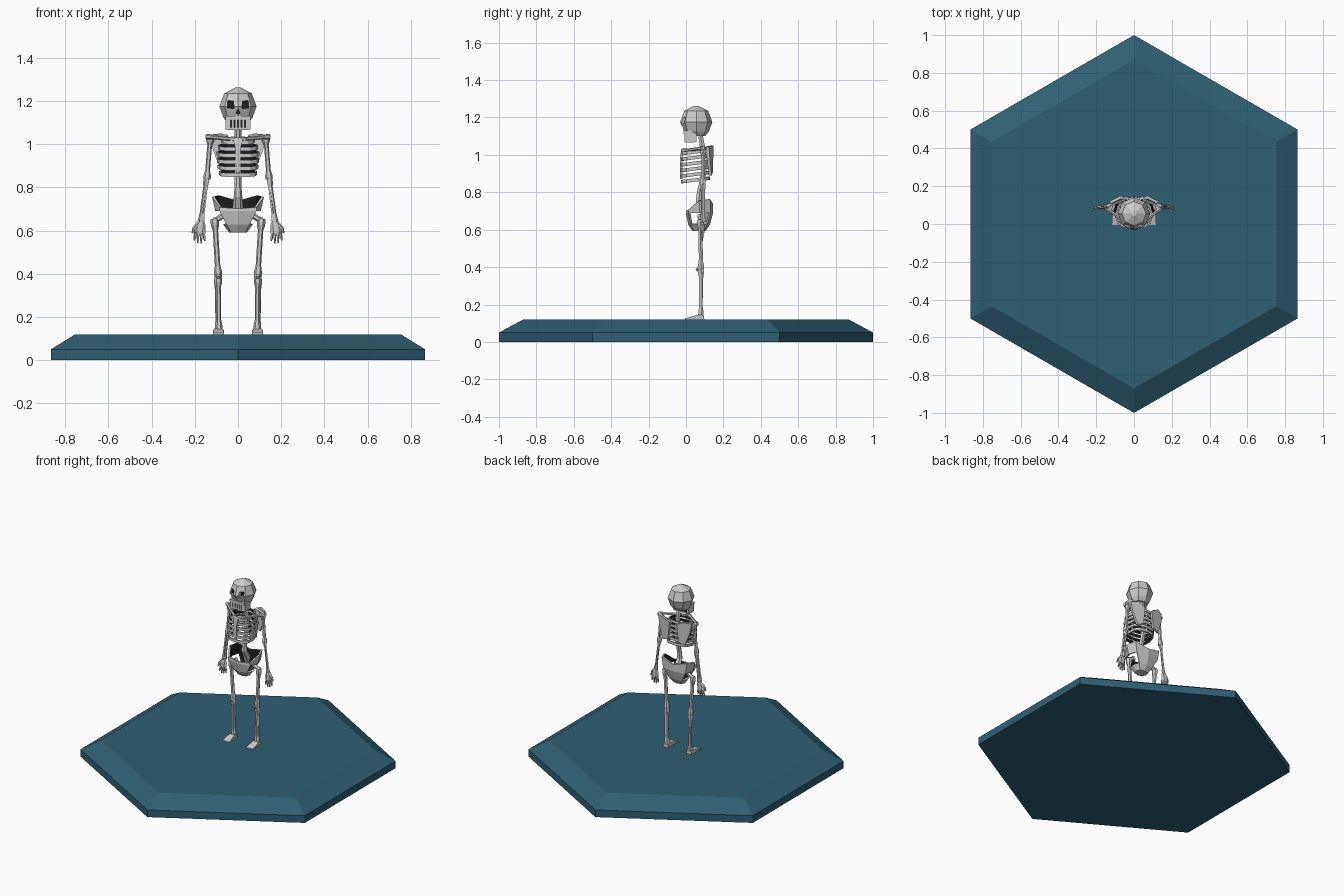
import bpy, bmesh
from math import sin, cos, pi, copysign
from mathutils import Vector

if "Cube" in bpy.data.objects:
    bpy.data.objects.remove(bpy.data.objects["Cube"])


def material(name, color):
    m = bpy.data.materials.new(name)
    m.diffuse_color = (*color, 1)
    m.use_nodes = True
    m.node_tree.nodes["Principled BSDF"].inputs["Base Color"].default_value = m.diffuse_color
    return m


BLUE = material("base_blue", (0.028, 0.115, 0.175))
DARK = material("dark_hollow", (0.012, 0.012, 0.012))


def loft(name, rings, cap=(True, True), mat=None, mirror=False, skip=(), hollow=0):
    """Skin a stack of point rings; skip drops (band, side) faces, hollow gives shell thickness."""
    bm = bmesh.new()
    vs = [[bm.verts.new(p) for p in r] for r in rings]
    n = len(rings[0])
    for k in range(len(vs) - 1):
        for i in range(n):
            if (k, i) not in skip:
                j = (i + 1) % n
                bm.faces.new((vs[k][i], vs[k][j], vs[k + 1][j], vs[k + 1][i]))
    if cap[0]:
        bm.faces.new(vs[0][::-1])
    if cap[1]:
        bm.faces.new(vs[-1])
    if cap[0] and cap[1]:
        bmesh.ops.recalc_face_normals(bm, faces=bm.faces)
    me = bpy.data.meshes.new(name)
    bm.to_mesh(me)
    bm.free()
    ob = bpy.data.objects.new(name, me)
    bpy.context.collection.objects.link(ob)
    if mat:
        me.materials.append(mat)
    if hollow:
        me.materials.append(None)
        me.materials.append(DARK)
        s = ob.modifiers.new("thickness", 'SOLIDIFY')
        s.thickness, s.offset, s.material_offset = hollow, -1, 1
    if mirror:
        ob.modifiers.new("mirror", 'MIRROR')
    return ob


def oval(z, rx, ry, cy=0.0, n=8, power=1.0, tilt=0.0):
    """Horizontal ring, counter-clockwise; power < 1 makes it boxier."""
    pts = []
    for i in range(n):
        c, s = cos(2 * pi * i / n), sin(2 * pi * i / n)
        x = copysign(abs(c) ** power, c) * rx if abs(c) > 1e-6 else 0
        y = copysign(abs(s) ** power, s) * ry if abs(s) > 1e-6 else 0
        pts.append(Vector((x, y + cy, z + tilt * y)))
    return pts


def tube(name, path, n=6, flat=1.0, mirror=True):
    """Limb through (point, radius) stations; flat squashes it along y."""
    d = (Vector(path[-1][0]) - Vector(path[0][0])).normalized()
    u = d.cross(Vector((0, 1, 0))).normalized()
    w = d.cross(u)
    return loft(name, [[Vector(p) + r * (cos(2 * pi * i / n) * u + flat * sin(2 * pi * i / n) * w)
                        for i in range(n)] for p, r in path], mirror=mirror)


def bone(name, a, b, knob, shaft, n=6):
    """Long bone with a swollen knob at each end."""
    a, b = Vector(a), Vector(b)
    prof = [(0, .7), (.05, 1), (.11, .9), (.2, 0), (.8, 0), (.9, .7), (.96, .85), (1, .6)]
    return tube(name, [(a.lerp(b, t), shaft + (knob - shaft) * k) for t, k in prof], n)


def box(name, x, y, z, mat=None, mirror=False):
    return loft(name, [[(x[0], y[0], h), (x[1], y[0], h), (x[1], y[1], h), (x[0], y[1], h)]
                       for h in z], mat=mat, mirror=mirror)


# Hexagonal base with a sloped upper edge
loft("base", [[(r * sin(pi * i / 3), r * cos(pi * i / 3), z) for i in range(6)]
              for z, r in ((0, 1), (.05, 1), (.12, .87))], mat=BLUE)

# Skull with cut sockets and dark liners
skull = loft("skull", [oval(1.10, .052, .042, .06), oval(1.125, .068, .066, .056),
                       oval(1.175, .086, .086, .055), oval(1.235, .064, .064, .055),
                       oval(1.262, .012, .012, .055)])


def socket(name, outline):
    """Cut an x-z outline into the face and set a dark plate at its bottom."""
    def prism(label, y0, y1, mat=None):
        return loft(label, [[(x, y, z) for x, z in outline] for y in (y0, y1)], mat=mat)
    cutter = prism(name + "_cutter", -.1, .03)
    cutter.hide_render = True
    cutter.hide_viewport = True
    cutter.display_type = 'WIRE'
    m = skull.modifiers.new(name, 'BOOLEAN')
    m.operation, m.solver, m.object = 'DIFFERENCE', 'EXACT', cutter
    prism(name, .006, .04, DARK)


for side, s in (("left", 1), ("right", -1)):
    socket(side + "_eye_socket", [(s * .018, 1.165), (s * .05, 1.168),
                                  (s * .047, 1.203), (s * .021, 1.199)])
socket("nose_socket", [(-.01, 1.143), (.01, 1.143), (0, 1.164)])

# Jaw and teeth
box("mouth_hollow", (-.05, .05), (-.001, .05), (1.076, 1.122), DARK)
box("lower_jaw", (-.05, .05), (-.008, .045), (1.066, 1.078))
box("jaw_side", (.047, .058), (-.008, .055), (1.068, 1.13), mirror=True)
box("upper_jaw", (-.055, .055), (-.014, .045), (1.112, 1.13))
for i in range(6):
    x = (i - 2.5) * .0165
    box("tooth", (x - .006, x + .006), (-.009, .005), (1.074, 1.116))

# Spine from pelvis to skull
tube("spine", [((0, .105, .64), .012), ((0, .10, .70), .026), ((0, .07, .755), .02),
               ((0, .072, .80), .016), ((0, .088, .87), .016), ((0, .10, .95), .016),
               ((0, .09, 1.03), .016), ((0, .075, 1.12), .014)], mirror=False)

# Rib cage: stacked thin bands and a breastbone
for i, rx in enumerate((.088, .094, .098, .099, .093, .078)):
    z = .866 + .03 * i
    ry = .078 - .002 * max(0, i - 3)
    loft("rib", [oval(z - .009, rx, ry, .05, 12, .75, .12), oval(z + .009, rx, ry, .05, 12, .75, .12)],
         cap=(False, False), hollow=.008)
loft("breastbone", [[(-w, y, z), (w, y, z), (w, y + .012, z), (-w, y + .012, z)]
                    for z, w, y in ((.87, .008, -.032), (.98, .013, -.032), (1.03, .02, -.025))])

# Shoulder girdle
blade = [(.028, .127, 1.025), (.075, .132, 1.05), (.128, .105, 1.045),
         (.118, .112, .98), (.085, .122, .89), (.04, .127, .905)]
loft("shoulder_blade", [[Vector(p) + Vector((0, d, 0)) for p in blade] for d in (0, .016)], mirror=True)
bone("collarbone", (.012, -.018, 1.022), (.145, .085, 1.035), .013, .009)
bone("shoulder_spine", (.05, .135, 1.03), (.145, .09, 1.035), .014, .011)

# Arms
bone("upper_arm", (.128, .092, 1.035), (.144, .09, .838), .019, .011)
bone("forearm_outer", (.148, .086, .845), (.176, .086, .64), .011, .007, 5)
bone("forearm_inner", (.141, .094, .845), (.165, .094, .64), .011, .007, 5)
tube("palm", [((.17, .09, .645), .014), ((.174, .09, .625), .025), ((.178, .09, .592), .027),
              ((.179, .09, .583), .022)], flat=.42)
for k in range(4):
    x0, x1 = .159 + .0125 * k, .153 + .0165 * k
    tip = (.552, .541, .543, .554)[k]
    tube("finger", [((x0, .09, .595), .0065), (((x0 + x1) / 2, .088, .57), .0065),
                    ((x1, .086, tip), .004)], 5)
tube("thumb", [((.185, .088, .63), .008), ((.204, .085, .61), .008), ((.211, .083, .588), .005)], 5)

# Pelvis: open bowl with side holes for the hips
rim = oval(.75, .12, .072, .072, 8, .6)
for p, z in zip(rim, (.755, .762, .738, .762, .755, .708, .702, .708)):
    p.z = z
rim[5].x, rim[7].x = -.085, .085
loft("pelvis", [oval(.592, .042, .035, .07, 8, .8), oval(.628, .068, .058, .07, 8, .7),
                oval(.69, .105, .073, .072, 8, .6), rim],
     cap=(True, False), skip={(1, 0), (1, 7), (1, 3), (1, 4)}, hollow=.012)

# Legs
bone("hip_neck", (.065, .075, .672), (.108, .077, .645), .017, .013)
bone("thigh_bone", (.108, .077, .655), (.091, .08, .385), .02, .0125)
tube("kneecap", [((.092, .064, .40), .006), ((.092, .062, .388), .012), ((.092, .064, .376), .006)])
bone("shin_bone", (.091, .08, .39), (.088, .08, .135), .018, .011)
bone("calf_bone", (.103, .086, .375), (.099, .084, .14), .008, .005, 5)

# Feet
side = [(.098, .119), (.096, .138), (.07, .146), (.045, .139), (-.004, .126), (-.006, .119)]
loft("foot", [[(.09 + s * (.018 + .008 * (y < .05)), y, z) for y, z in side] for s in (-1, 1)],
     mirror=True)
